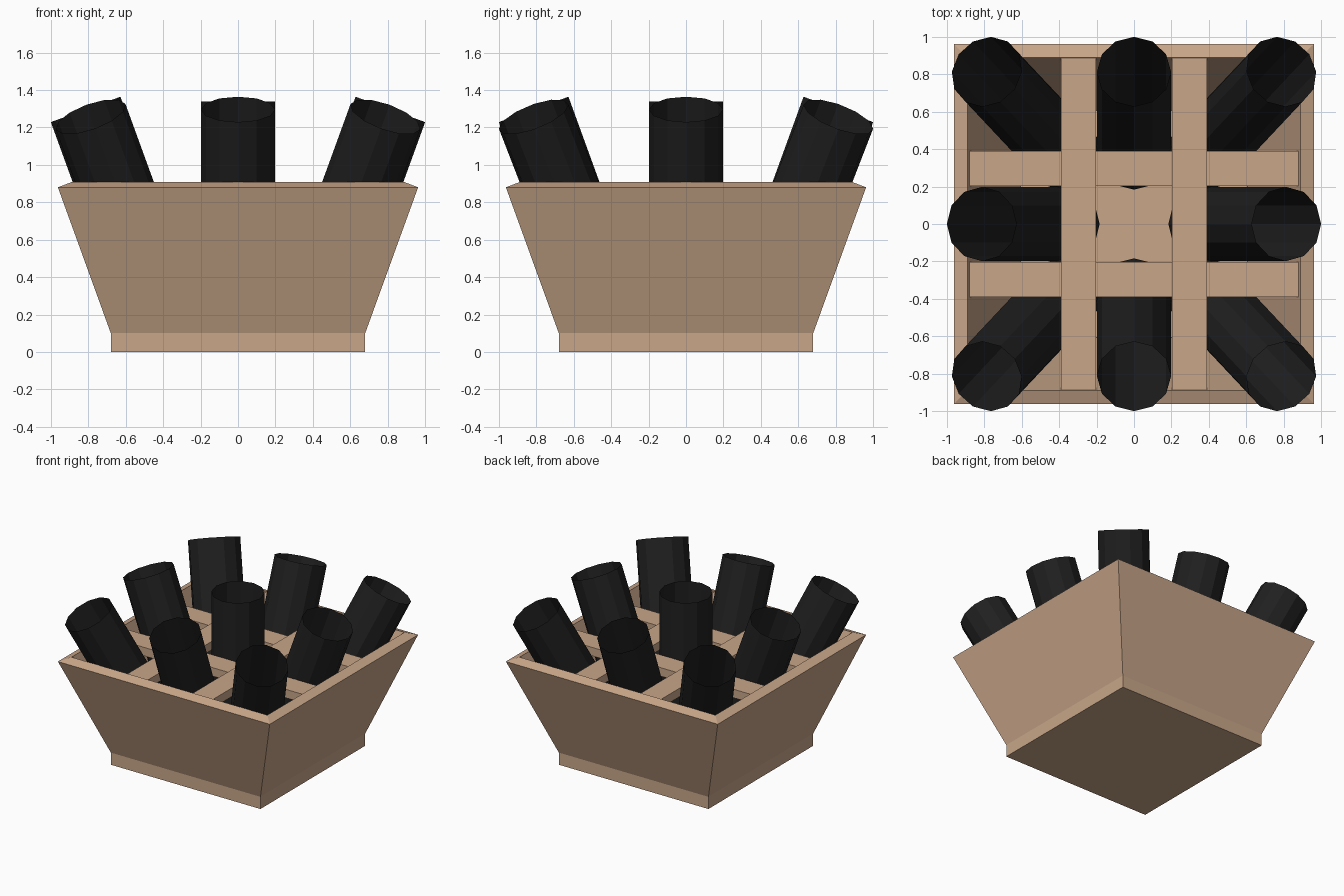
import bpy, bmesh, math
from mathutils import Matrix, Vector

if "Cube" in bpy.data.objects:
    bpy.data.objects.remove(bpy.data.objects["Cube"])


def material(name, rgb):
    m = bpy.data.materials.new(name)
    m.diffuse_color = (*rgb, 1)
    m.use_nodes = True
    m.node_tree.nodes["Principled BSDF"].inputs["Base Color"].default_value = m.diffuse_color
    return m


WOOD = material("tan wood", (0.58, 0.38, 0.25))
BLACK = material("black tube", (0.014, 0.014, 0.014))


def finish(bm, name, mat):
    me = bpy.data.meshes.new(name)
    bm.to_mesh(me)
    bm.free()
    me.materials.append(mat)
    ob = bpy.data.objects.new(name, me)
    bpy.context.collection.objects.link(ob)
    return ob


def box(name, lo, hi, mat):
    lo, hi = Vector(lo), Vector(hi)
    bm = bmesh.new()
    bmesh.ops.create_cube(bm, size=1, matrix=Matrix.Translation((lo + hi) / 2)
                          @ Matrix.Diagonal((*(hi - lo), 1)))
    return finish(bm, name, mat)


# Floor slab
box("base", (-0.68, -0.68, 0), (0.68, 0.68, 0.1), WOOD)

# Four flared boards: one square-cornered profile (half width, height) swept round
profile = [(0.68, 0.1), (0.963, 0.88), (0.89, 0.908), (0.607, 0.127)]
bm = bmesh.new()
rings = [[bm.verts.new((sx * h, sy * h, z))
          for sx, sy in ((-1, -1), (1, -1), (1, 1), (-1, 1))] for h, z in profile]
for i in range(4):
    a, b = rings[i], rings[(i + 1) % 4]
    for j in range(4):
        k = (j + 1) % 4
        bm.faces.new((a[j], a[k], b[k], b[j]))
bmesh.ops.recalc_face_normals(bm, faces=bm.faces)
finish(bm, "flared_walls", WOOD)

# Crossed slats that hold the tubes apart
for s in (-1, 1):
    c = s * 0.297
    box("long_slat", (c - 0.093, -0.89, 0.83), (c + 0.093, 0.89, 0.9), WOOD)
    box("cross_slat", (-0.885, c - 0.093, 0.81), (0.885, c + 0.093, 0.88), WOOD)

# Nine open tubes, the outer ones leaning outward
TILT, LENGTH = math.radians(20), 1.3
for ix in (-1, 0, 1):
    for iy in (-1, 0, 1):
        rot = (Matrix.Rotation(ix * TILT, 4, 'Y') @ Matrix.Rotation(-iy * TILT, 4, 'X'))
        foot_z = (0.04, 0.075, 0.11)[abs(ix) + abs(iy)]
        bm = bmesh.new()
        bmesh.ops.create_cone(
            bm, cap_ends=False, segments=12, radius1=0.198, radius2=0.198, depth=LENGTH,
            matrix=Matrix.Translation((ix * 0.37, iy * 0.37, foot_z)) @ rot
            @ Matrix.Translation((0, 0, LENGTH / 2)))
        finish(bm, "tube", BLACK)
